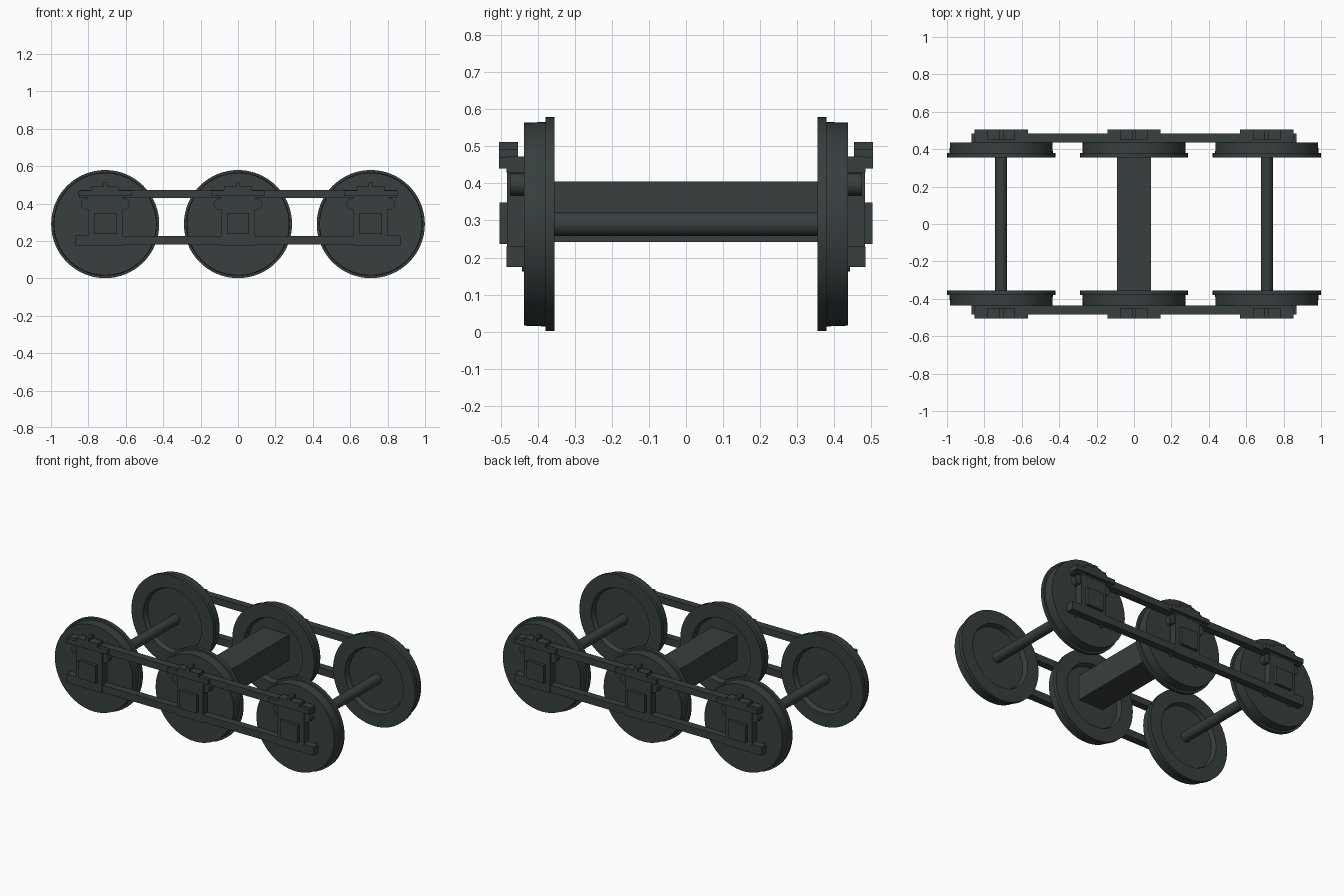
import bpy, bmesh, math
from mathutils import Matrix

if "Cube" in bpy.data.objects:
    bpy.data.objects.remove(bpy.data.objects["Cube"])

mat = bpy.data.materials.new("dark_iron")
mat.diffuse_color = (0.038, 0.050, 0.049, 1)
mat.use_nodes = True
mat.node_tree.nodes["Principled BSDF"].inputs["Base Color"].default_value = mat.diffuse_color
AXLES = (-0.71, 0.0, 0.71)
ZC = 0.29


def finish(name, bm, smooth=False):
    bmesh.ops.recalc_face_normals(bm, faces=bm.faces)
    me = bpy.data.meshes.new(name)
    bm.to_mesh(me)
    bm.free()
    me.materials.append(mat)
    ob = bpy.data.objects.new(name, me)
    bpy.context.collection.objects.link(ob)
    if smooth:
        bpy.context.view_layer.objects.active = ob
        ob.select_set(True)
        bpy.ops.object.shade_smooth_by_angle(angle=math.radians(35))
        ob.select_set(False)
    return ob


def box(name, x, y, z):
    """Box from (min, max) ranges."""
    bm = bmesh.new()
    bmesh.ops.create_cube(bm, size=1)
    for v in bm.verts:
        v.co = [r[0] if c < 0 else r[1] for r, c in zip((x, y, z), v.co)]
    return finish(name, bm)


def lathe(name, profile, x, z, side=1, n=64):
    """Spin (radius, y) points around an axle line parallel to y."""
    bm = bmesh.new()
    rings = []
    for r, y in profile:
        if r == 0:
            rings.append([bm.verts.new((x, side * y, z))])
        else:
            rings.append([bm.verts.new((x + r * math.cos(2 * math.pi * i / n), side * y,
                                        z + r * math.sin(2 * math.pi * i / n))) for i in range(n)])
    for a, b in zip(rings, rings[1:]):
        for i in range(n):
            j = (i + 1) % n
            if len(a) == 1:
                bm.faces.new((a[0], b[i], b[j]))
            elif len(b) == 1:
                bm.faces.new((a[i], a[j], b[0]))
            else:
                bm.faces.new((a[i], a[j], b[j], b[i]))
    return finish(name, bm, True)


# flanged wheel with a dished inner face
WHEEL = [(0, 0.385), (0.195, 0.385), (0.205, 0.355), (0.289, 0.355), (0.289, 0.379),
         (0.276, 0.379), (0.274, 0.437), (0, 0.437)]

for x in AXLES:
    lathe("axle", [(0, -0.39), (0.032, -0.39), (0.032, 0.39), (0, 0.39)], x, ZC, n=24)

# central cross beam
box("bolster", (-0.09, 0.09), (-0.386, 0.386), (0.242, 0.405))

for s in (-1, 1):
    def side_box(name, x, y0, y1, z):
        return box(name, x, sorted((s * y0, s * y1)), z)

    # long side frame bars
    side_box("top_bar", (-0.85, 0.85), 0.437, 0.484, (0.43, 0.473))
    side_box("bottom_bar", (-0.87, 0.87), 0.435, 0.482, (0.18, 0.226))
    for e in (-1, 1):
        side_box("bar_end", sorted((e * 0.80, e * 0.87)), 0.437, 0.484, (0.175, 0.23))

    for x in AXLES:
        lathe("wheel", WHEEL, x, ZC, s)
        # pedestal and journal box
        side_box("pedestal", (x - 0.092, x + 0.092), 0.436, 0.483, (0.175, 0.45))
        side_box("journal_box", (x - 0.06, x + 0.06), 0.48, 0.503, (0.236, 0.348))
        # stepped spring saddle above
        side_box("saddle_plate", (x - 0.143, x + 0.143), 0.453, 0.505, (0.44, 0.47))
        side_box("saddle_cap", (x - 0.075, x + 0.075), 0.453, 0.505, (0.468, 0.492))
        side_box("saddle_lug", (x - 0.011, x + 0.011), 0.453, 0.505, (0.49, 0.512))
        # rounded bosses beside the pedestal
        for e in (-1, 1):
            lathe("upper_boss", [(0, 0.436), (0.03, 0.436), (0.03, 0.475), (0, 0.475)],
                  x + e * 0.1, 0.397, s, 24)
            lathe("lower_boss", [(0, 0.436), (0.018, 0.436), (0.018, 0.443), (0, 0.443)],
                  x + e * 0.092, 0.18, s, 16)
